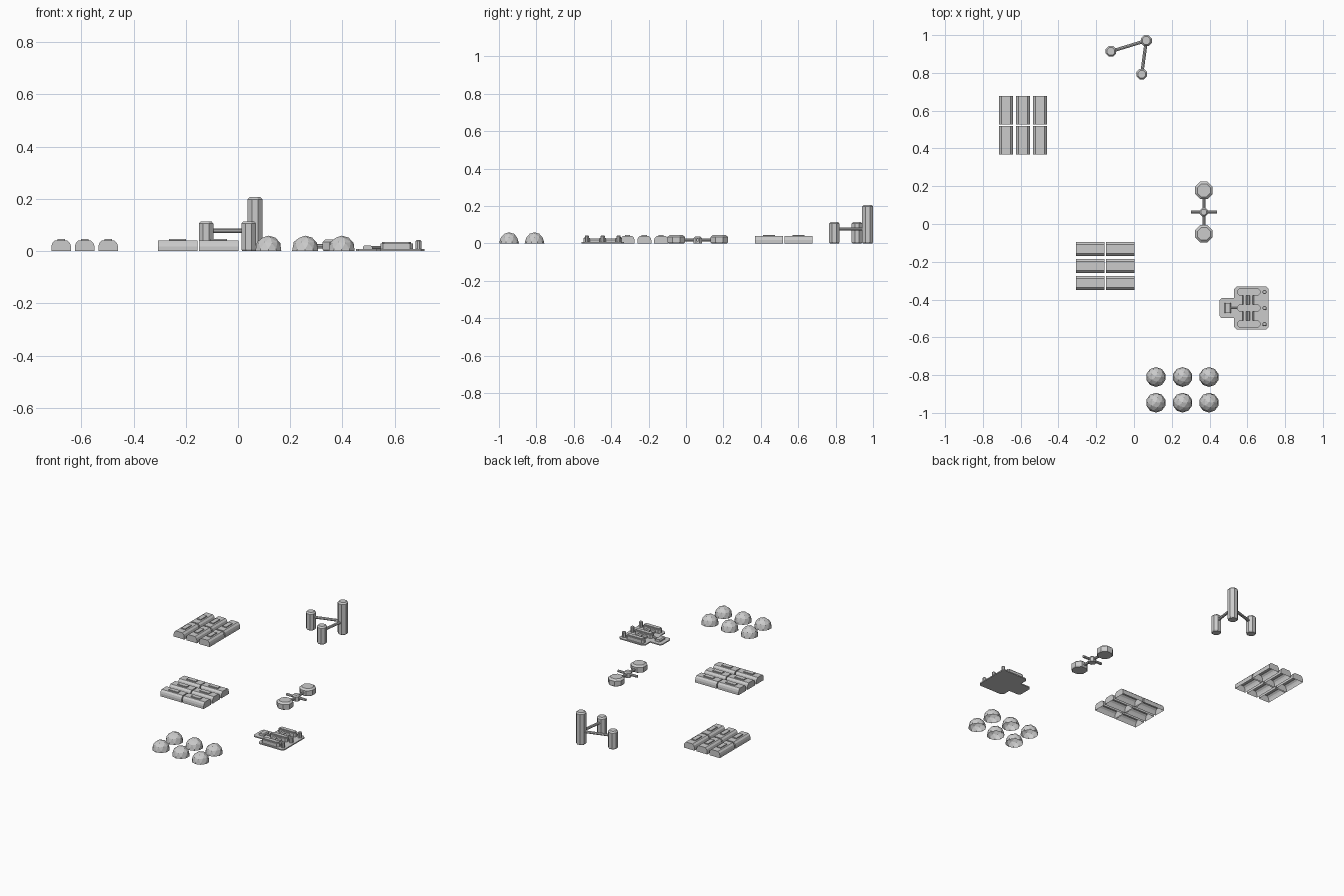
import bpy, bmesh, math
from mathutils import Vector, Matrix

if "Cube" in bpy.data.objects:
    bpy.data.objects.remove(bpy.data.objects["Cube"])


def finish(name, bm, loc=(0, 0, 0), rot=0):
    bmesh.ops.recalc_face_normals(bm, faces=bm.faces[:])
    me = bpy.data.meshes.new(name)
    bm.to_mesh(me)
    bm.free()
    ob = bpy.data.objects.new(name, me)
    ob.location = loc
    ob.rotation_euler.z = rot
    bpy.context.collection.objects.link(ob)
    return ob


def lathe(name, loc, rings, n=8):
    """Stack of n-sided rings (radius, z), capped at both ends."""
    bm = bmesh.new()
    loops = []
    for r, z in rings:
        r /= math.cos(math.pi / n)
        loops.append([bm.verts.new((r * math.cos((i + .5) * math.tau / n),
                                    r * math.sin((i + .5) * math.tau / n), z)) for i in range(n)])
    for a, b in zip(loops, loops[1:]):
        for i in range(n):
            j = (i + 1) % n
            bm.faces.new((a[i], a[j], b[j], b[i]))
    bm.faces.new(loops[0])
    bm.faces.new(loops[-1])
    return finish(name, bm, loc)


def pipe(name, a, b, r, n=8):
    a, b = Vector(a), Vector(b)
    bm = bmesh.new()
    m = Matrix.Translation((a + b) / 2) @ (b - a).to_track_quat('Z', 'Y').to_matrix().to_4x4()
    bmesh.ops.create_cone(bm, cap_ends=True, segments=n, radius1=r, radius2=r,
                          depth=(b - a).length, matrix=m)
    return finish(name, bm)


def prism(name, pts, z0, z1):
    """Extrude a plan outline upwards."""
    bm = bmesh.new()
    f = bm.faces.new([bm.verts.new((x, y, z0)) for x, y in pts])
    g = bmesh.ops.extrude_face_region(bm, geom=[f], use_keep_orig=True)
    top = [v for v in g['geom'] if isinstance(v, bmesh.types.BMVert)]
    bmesh.ops.translate(bm, verts=top, vec=(0, 0, z1 - z0))
    return finish(name, bm)


def arch(name, loc, prof, length, rot=0, ridge=None):
    """Vaulted shell, open underneath, running along local y."""
    prof = prof + [(-x, z) for x, z in reversed(prof)]
    bm = bmesh.new()
    a, b = [[bm.verts.new((x, s * length / 2, z)) for x, z in prof] for s in (-1, 1)]
    for i in range(len(prof) - 1):
        bm.faces.new((a[i], a[i + 1], b[i + 1], b[i]))
    bm.faces.new(a)
    bm.faces.new(b)
    if ridge:
        w, l, z0, z1 = ridge
        m = Matrix.Translation((0, 0, (z0 + z1) / 2)) @ Matrix.Diagonal((w, l, z1 - z0, 1))
        bmesh.ops.create_cube(bm, size=1, matrix=m)
    return finish(name, bm, loc, rot)


def chamfered(x0, x1, y0, y1, c):
    return [(x0 + c, y0), (x1 - c, y0), (x1, y0 + c), (x1, y1 - c),
            (x1 - c, y1), (x0 + c, y1), (x0, y1 - c), (x0, y0 + c)]


# Two groups of six vaulted sheds with roof vents
SHED = [(.0375, 0), (.0375, .018), (.034, .030), (.024, .040)]
for i in range(3):
    for j in range(2):
        arch("shed_north", (-.677 + .09 * i, .443 + .159 * j, 0), SHED, .15,
             0, (.028, .065, .038, .046))
        arch("shed_west", (-.231 + .157 * j, -.313 + .09 * i, 0), SHED, .151,
             math.pi / 2, (.028, .065, .038, .046))

# Six faceted domes, open underneath, on a low skirt
for x in (.116, .257, .397):
    for y in (-.81, -.946):
        bm = bmesh.new()
        bmesh.ops.create_icosphere(bm, subdivisions=2, radius=.051)
        bmesh.ops.delete(bm, geom=[v for v in bm.verts if v.co.z < -.001], context='VERTS')
        rim = [e for e in bm.edges if e.is_boundary]
        g = bmesh.ops.extrude_edge_only(bm, edges=rim)
        for v in g['geom']:
            if isinstance(v, bmesh.types.BMVert):
                v.co = (v.co.x * 1.03, v.co.y * 1.03, -.008)
        finish("dome", bm, (x, y, .008))

# Tower cluster with connecting bridges
tall, towers = (.065, .971), [(-.122, .914), (.041, .793)]
lathe("tall_tower", (*tall, 0), [(.025, 0), (.029, .006), (.029, .197), (.021, .206)])
for x, y in towers:
    lathe("short_tower", (x, y, 0), [(.024, 0), (.028, .006), (.028, .105), (.02, .114)])
    pipe("tower_bridge", (x, y, .077), (*tall, .077), .0085)

# Pair of storage tanks joined by a hub and cross pipes
hx, hy = .37, .063
for s in (-1, 1):
    lathe("storage_tank", (hx, hy + s * .115, 0),
          [(.042, 0), (.046, .006), (.046, .035), (.034, .045)])
pipe("tank_pipe", (hx, hy - .1, .018), (hx, hy + .1, .018), .008)
pipe("cross_pipe", (hx - .069, hy, .018), (hx + .069, hy, .018), .008)
lathe("pipe_hub", (hx, hy, 0), [(.022, 0), (.022, .028), (.015, .036)])

# Base plate with a narrow annex, corners cut
py = -.445
plate = [(.452, -.04), (.462, -.052), (.53, -.052), (.53, -.1), (.545, -.114), (.7, -.114), (.713, -.1)]
plate += [(x, -y) for x, y in reversed(plate)]
prism("base_plate", [(x, py + y) for x, y in plate], 0, .007)

# Three long halls, linking corridors and end posts
for k in (-1, 0, 1):
    y = py + .085 * k
    lower = chamfered(.545, .669, y - .018, y + .018, .011)
    prism("hall", lower, .005, .029)
    prism("hall_roof", chamfered(.552, .662, y - .012, y + .012, .007), .029, .035)
    lathe("end_post", (.691, y, 0), [(.011, .005), (.011, .038), (.008, .042)])
for k in (-.5, .5):
    for x in (.587, .621):
        arch("corridor", (x, py + .085 * k, .005),
             [(.013, 0), (.013, .012), (.006, .020)], .056)

# Small annex block and its link to the middle hall
arch("annex_block", (.496, py, .005), [(.018, 0), (.018, .010), (.012, .016)], .054)
pipe("annex_link", (.51, py, .013), (.55, py, .013), .006)
